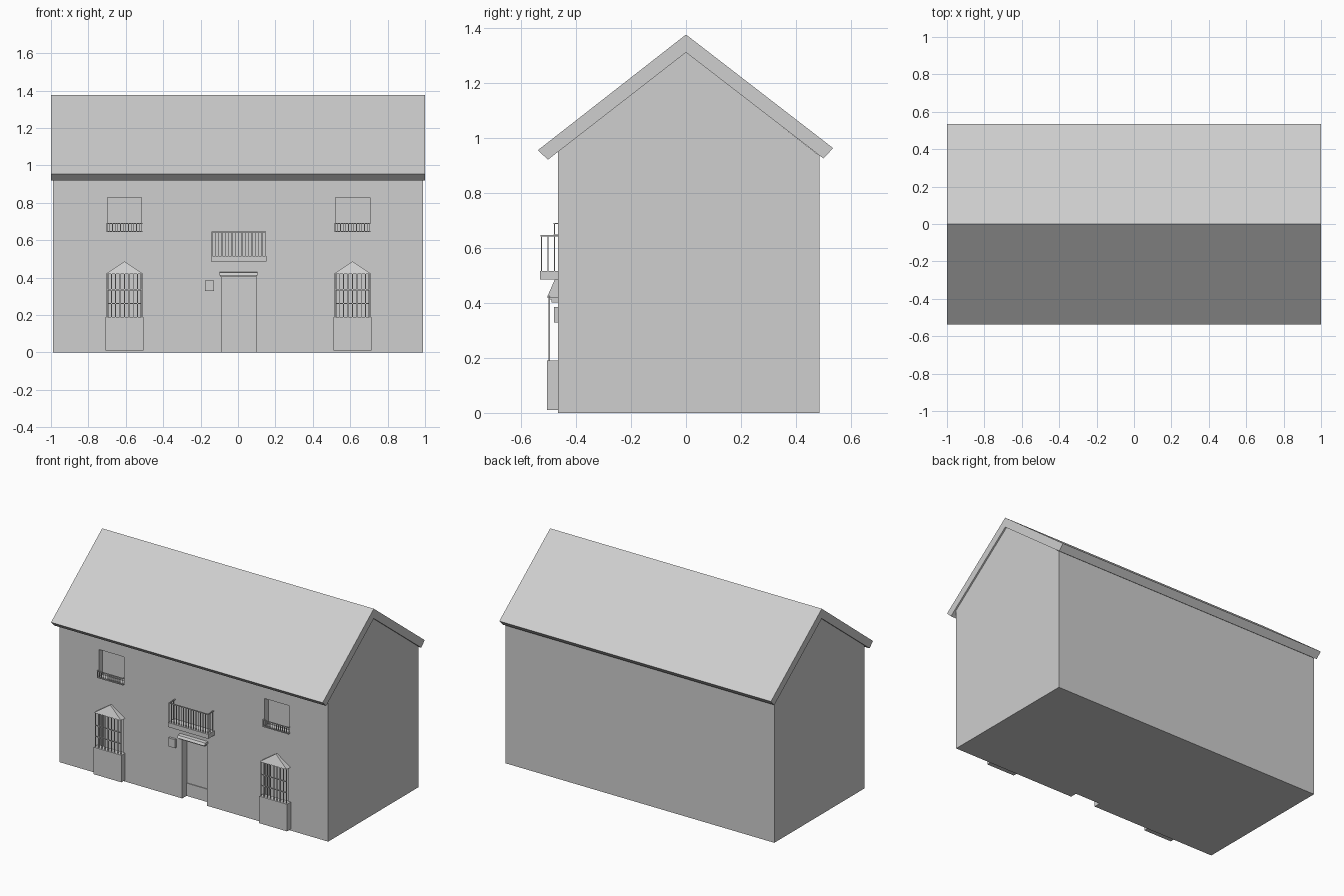
import bpy, bmesh

if "Cube" in bpy.data.objects:
    bpy.data.objects.remove(bpy.data.objects["Cube"])

stone = bpy.data.materials.new("light grey")
stone.diffuse_color = (0.62, 0.62, 0.62, 1)
stone.use_nodes = True
stone.node_tree.nodes["Principled BSDF"].inputs["Base Color"].default_value = stone.diffuse_color


def finish(name, bm):
    bmesh.ops.recalc_face_normals(bm, faces=bm.faces)
    me = bpy.data.meshes.new(name)
    bm.to_mesh(me)
    bm.free()
    me.materials.append(stone)
    ob = bpy.data.objects.new(name, me)
    bpy.context.collection.objects.link(ob)
    return ob


def boxes(name, items):
    """One object made of boxes given as (x0, x1, y0, y1, z0, z1)."""
    bm = bmesh.new()
    for x0, x1, y0, y1, z0, z1 in items:
        vs = bmesh.ops.create_cube(bm, size=1)["verts"]
        for v in vs:
            v.co.x = x1 if v.co.x > 0 else x0
            v.co.y = y1 if v.co.y > 0 else y0
            v.co.z = z1 if v.co.z > 0 else z0
    return finish(name, bm)


def extrude_x(name, profile, x0, x1):
    """Extrude a (y, z) outline along x."""
    bm = bmesh.new()
    face = bm.faces.new([bm.verts.new((x0, y, z)) for y, z in profile])
    new = bmesh.ops.extrude_face_region(bm, geom=[face])["geom"]
    bmesh.ops.translate(bm, vec=(x1 - x0, 0, 0),
                        verts=[v for v in new if isinstance(v, bmesh.types.BMVert)])
    return finish(name, bm)


def bars(x0, x1, n, y, z0, z1, r=0.002):
    """Evenly spaced upright square bars."""
    out = []
    for i in range(n):
        x = x0 + (x1 - x0) * i / (n - 1)
        out.append((x - r, x + r, y - r, y + r, z0, z1))
    return out


FRONT = -0.465

# House body with gables
walls = extrude_x("walls", [(FRONT, 0), (0.485, 0), (0.485, 0.935),
                            (0, 1.312), (FRONT, 0.95)], -0.99, 0.99)

# Window and door recesses cut into the front
openings = [(-0.085, 0.098, -0.6, FRONT + 0.05, -0.1, 0.405)]
for cx in (-0.607, 0.614):
    openings.append((cx - 0.092, cx + 0.092, -0.6, FRONT + 0.04, 0.645, 0.827))
    openings.append((cx - 0.085, cx + 0.085, -0.6, FRONT + 0.04, 0.15, 0.425))
cutter = boxes("opening_cutter", openings)
cutter.hide_render = True
mod = walls.modifiers.new("openings", "BOOLEAN")
mod.operation = "DIFFERENCE"
mod.solver = "EXACT"
mod.object = cutter
bpy.context.view_layer.objects.active = walls
bpy.ops.object.modifier_apply(modifier=mod.name)
bpy.data.objects.remove(cutter)

# Folded roof slab with square-cut eaves
extrude_x("roof", [(0, 1.375), (-0.538, 0.955), (-0.502, 0.92), (0, 1.31),
                   (0.499, 0.925), (0.535, 0.962)], -1.0, 1.0)

# Door kick plate, canopy and letter box
boxes("door_kick_plate", [(-0.085, 0.098, FRONT + 0.045, FRONT + 0.052, 0, 0.085)])
extrude_x("door_canopy", [(FRONT + 0.01, 0.43), (-0.49, 0.427), (-0.5, 0.412),
                          (FRONT + 0.01, 0.412)], -0.1, 0.103)
boxes("canopy_moulding", [(-0.093, 0.098, -0.488, FRONT + 0.01, 0.402, 0.412)])
boxes("letter_box", [(-0.177, -0.128, -0.48, FRONT + 0.005, 0.328, 0.385)])

# Central balcony: slab and railing
bx0, bx1 = -0.145, 0.15
boxes("balcony_slab", [(bx0, bx1 + 0.003, -0.531, FRONT + 0.005, 0.485, 0.515)])
rail = bars(bx0 + 0.006, bx1 - 0.004, 17, -0.525, 0.515, 0.642)
for x in (bx0 + 0.006, bx1 - 0.004):
    for y in (-0.502, -0.478):
        rail += bars(x, x + 1, 2, y, 0.515, 0.642)[:1]
    rail.append((x - 0.003, x + 0.003, -0.528, FRONT + 0.003, 0.641, 0.647))
rail.append((bx0 + 0.003, bx1 - 0.001, -0.528, -0.522, 0.641, 0.647))
boxes("balcony_railing", rail)

for side, cx in (("left", -0.607), ("right", 0.612)):
    # Small railing at the foot of the upper window
    a, b = cx - 0.096, cx + 0.096
    low = bars(a + 0.003, b - 0.003, 14, -0.478, 0.647, 0.688, 0.0018)
    for z in (0.644, 0.686):
        low.append((a, b, -0.481, -0.475, z, z + 0.005))
        for x in (a, b - 0.005):
            low.append((x, x + 0.005, -0.481, FRONT + 0.003, z, z + 0.005))
    boxes(side + "_upper_window_railing", low)

    # Solid base under the lower window
    boxes(side + "_window_base",
          [(cx - 0.102, cx + 0.102, -0.505, FRONT + 0.005, 0.01, 0.19)])

    # Window grille
    grille = bars(cx - 0.094, cx + 0.094, 9, -0.497, 0.19, 0.425, 0.0025)
    for z in (0.262, 0.335):
        grille.append((cx - 0.096, cx + 0.096, -0.5, -0.494, z - 0.003, z + 0.003))
    boxes(side + "_window_grille", grille)

    # Half-pyramid hood running back into the wall
    bm = bmesh.new()
    base = [bm.verts.new((cx + sx * 0.1, y, 0.42))
            for sx, y in ((-1, -0.505), (1, -0.505), (1, FRONT + 0.002), (-1, FRONT + 0.002))]
    tip = bm.verts.new((cx, -0.476, 0.487))
    back = bm.verts.new((cx, FRONT + 0.002, 0.487))
    for f in ((base[0], base[1], tip), (base[1], base[2], back, tip),
              (base[3], base[0], tip, back), (base[2], base[3], back), base):
        bm.faces.new(f)
    finish(side + "_window_hood", bm)
